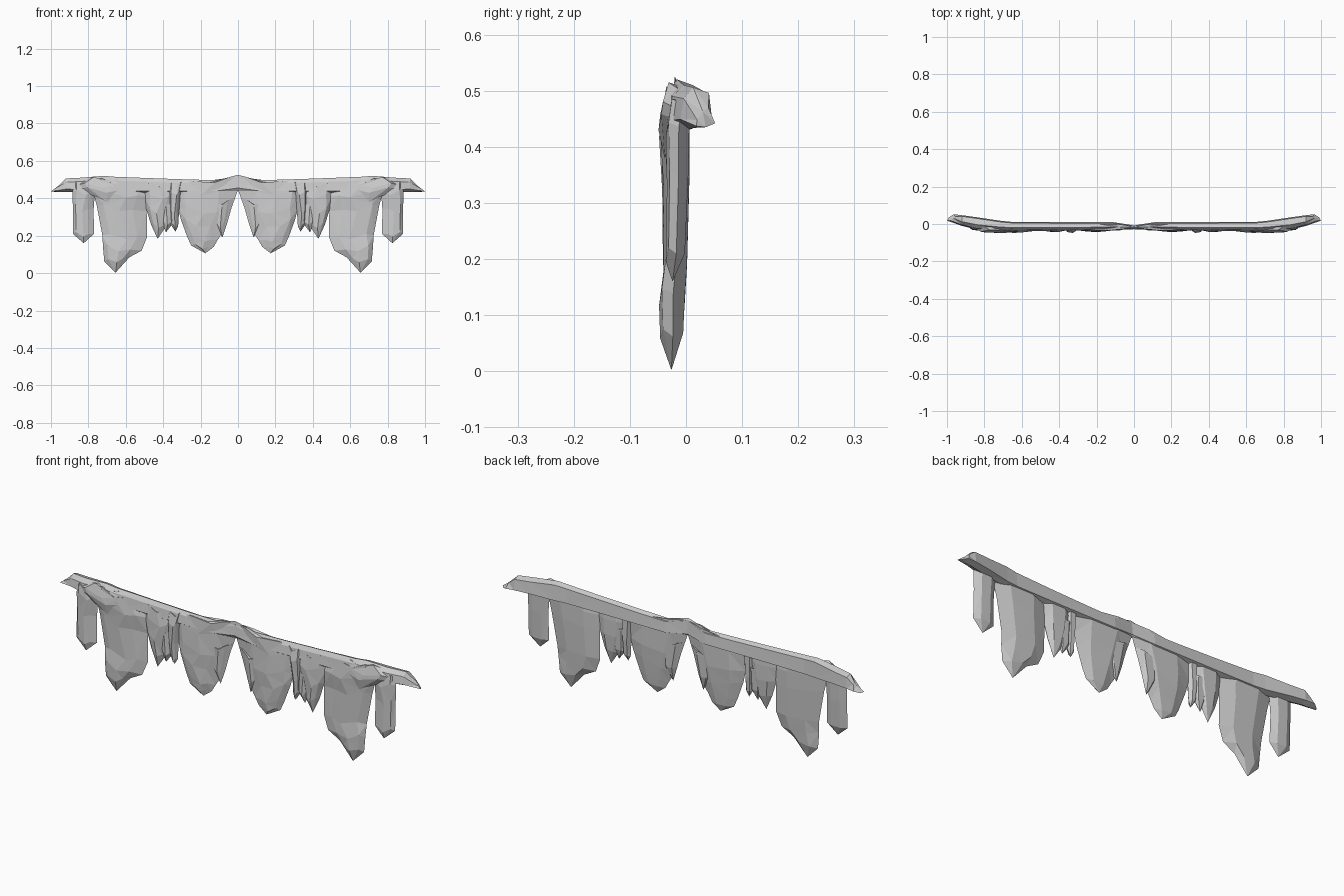
import bpy, bmesh

mat = bpy.data.materials.new("pale_grey")
mat.diffuse_color = (0.6, 0.6, 0.6, 1)


def finish(name, bm):
    """Turn a half-model bmesh into a flat-shaded, mirrored object."""
    bmesh.ops.triangulate(bm, faces=[f for f in bm.faces if len(f.verts) > 3])
    bmesh.ops.recalc_face_normals(bm, faces=bm.faces[:])
    me = bpy.data.meshes.new(name)
    bm.to_mesh(me)
    bm.free()
    me.materials.append(mat)
    ob = bpy.data.objects.new(name, me)
    bpy.context.collection.objects.link(ob)
    m = ob.modifiers.new("mirror", 'MIRROR')
    m.use_clip = True
    return ob


def loft(name, rings, tip=None):
    """Skin closed rings; close the end with a cap or a tip point."""
    bm = bmesh.new()
    rv = [[bm.verts.new(p) for p in r] for r in rings]
    n = len(rv[0])
    for a, b in zip(rv, rv[1:]):
        for i in range(n):
            j = (i + 1) % n
            bm.faces.new((a[i], a[j], b[j], b[i]))
    bm.faces.new(rv[0])
    if tip:
        t = bm.verts.new(tip)
        for i in range(n):
            bm.faces.new((rv[-1][i], rv[-1][(i + 1) % n], t))
    else:
        bm.faces.new(rv[-1])
    return finish(name, bm)


def hanging(name, rows, tip):
    """Faceted hanging lump. Row: left x, z, right x, z, front y, back y, ridge position."""
    rings = []
    for xl, zl, xr, zr, yf, yb, k in rows:
        def at(t, y, dz=0):
            return (xl + (xr - xl) * t, y, zl + (zr - zl) * t + dz)
        mid = yf * 0.45 + yb * 0.55
        rings.append([at(0, mid), at(k * 0.5, yf + 0.007), at(k, yf, -0.015),
                      at(k + (1 - k) * 0.7, yf + 0.005, 0.01), at(1, mid),
                      at(0.72, yb), at(0.28, yb)])
    return loft(name, rings, tip)


# top rail: x, top z, bottom z, front y, back y (ends sweep backwards)
rail = [(0.00, .525, .440, -.028, -.008), (0.11, .497, .425, -.033, .010),
        (0.25, .500, .425, -.036, .010), (0.45, .507, .425, -.036, .010),
        (0.66, .515, .425, -.040, .012), (0.72, .520, .425, -.038, .018),
        (0.84, .510, .432, -.030, .036), (0.92, .506, .434, -.010, .047)]
rings = []
for x, zt, zb, yf, yb in rail:
    rings.append([(x, yf, zb + .015), (x, yf + .006, zt - .02), (x, yf * .6 + yb * .4, zt),
                  (x, yb - .006, zt - .01), (x, yb, zb + .01), (x, yf * .5 + yb * .5, zb)])
rings.append([(1.0, .018, .437), (.985, .020, .448), (.965, .030, .463),
              (.955, .040, .47), (.965, .052, .442), (.99, .035, .435)])
loft("top_rail", rings)

# centre drape, split by the pointed gap in the middle
hanging("centre_drape", [
    (0.00, .515, 0.31, .475, -.034, .000, .4),
    (0.00, .445, 0.33, .42, -.037, .004, .6),
    (0.045, .32, 0.32, .345, -.042, .005, .5),
    (0.075, .23, 0.305, .285, -.042, .000, .65),
    (0.11, .175, 0.27, .19, -.040, -.006, .45),
    (0.13, .14, 0.25, .147, -.036, -.010, .5)], (0.175, -.024, .106))
hanging("centre_drape_side_tip", [
    (0.02, .40, 0.15, .36, -.036, .002, .5),
    (0.06, .26, 0.13, .26, -.032, .000, .5)], (0.083, -.018, .19))

# narrow ridge and small folds between the drapes
hanging("fold_ridge", [
    (0.29, .49, 0.37, .47, -.038, .000, .4),
    (0.305, .44, 0.37, .42, -.048, .000, .35),
    (0.315, .33, 0.365, .33, -.042, .000, .5),
    (0.32, .25, 0.36, .26, -.036, -.006, .4)], (0.335, -.022, .222))
hanging("small_fold", [
    (0.35, .475, 0.50, .475, -.036, .000, .5),
    (0.34, .41, 0.50, .41, -.043, .003, .4),
    (0.355, .33, 0.49, .34, -.043, .003, .6),
    (0.385, .25, 0.465, .26, -.038, -.003, .5)], (0.43, -.022, .183))
hanging("small_fold_tip", [
    (0.33, .38, 0.44, .38, -.036, .000, .5),
    (0.345, .27, 0.41, .27, -.036, -.004, .5)], (0.385, -.020, .218))

# longest drape
hanging("long_drape", [
    (0.52, .480, 0.76, .500, -.040, .005, .6),
    (0.48, .41, 0.775, .435, -.045, .006, .4),
    (0.488, .33, 0.755, .36, -.040, .006, .55),
    (0.487, .19, 0.725, .20, -.040, .002, .45),
    (0.515, .12, 0.722, .14, -.048, -.002, .6),
    (0.58, .085, 0.715, .062, -.046, -.005, .5)], (0.655, -.026, .002))

# outer short drape
hanging("outer_drape", [
    (0.77, .48, 0.88, .475, -.030, .015, .5),
    (0.765, .43, 0.885, .435, -.036, .006, .4),
    (0.772, .34, 0.883, .35, -.034, .004, .55),
    (0.77, .21, 0.883, .21, -.036, -.002, .5)], (0.825, -.024, .16))

# brow facets bulging out above the long and outer drapes
hanging("drape_brow", [
    (0.60, .505, 0.80, .505, -.036, .000, .5),
    (0.56, .475, 0.86, .47, -.046, .000, .55),
    (0.58, .44, 0.85, .45, -.049, .000, .45)], (0.70, -.038, .38))
